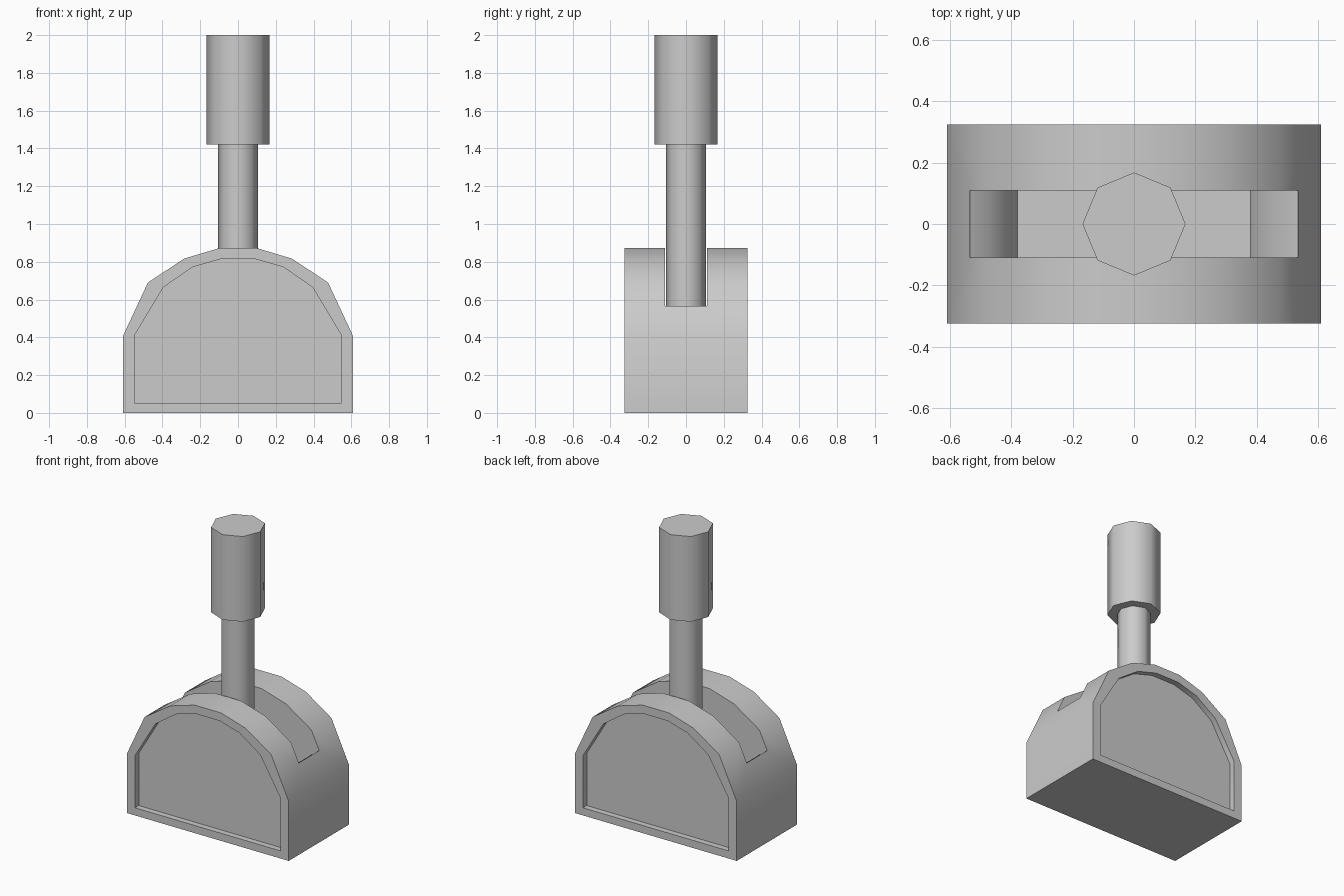
import bpy, bmesh, math

if "Cube" in bpy.data.objects:
    bpy.data.objects.remove(bpy.data.objects["Cube"])


def smooth(obj, angle):
    bpy.ops.object.select_all(action='DESELECT')
    obj.select_set(True)
    bpy.context.view_layer.objects.active = obj
    bpy.ops.object.shade_smooth_by_angle(angle=math.radians(angle))


def prism(name, half, y0, y1):
    """Mirror a right-hand (x, z) outline and extrude it along y."""
    outline = half + [(-x, z) for x, z in reversed(half)]
    bm = bmesh.new()
    face = bm.faces.new([bm.verts.new((x, y0, z)) for x, z in outline])
    out = bmesh.ops.extrude_face_region(bm, geom=[face])
    verts = [v for v in out['geom'] if isinstance(v, bmesh.types.BMVert)]
    bmesh.ops.translate(bm, verts=verts, vec=(0, y1 - y0, 0))
    bmesh.ops.recalc_face_normals(bm, faces=bm.faces)
    mesh = bpy.data.meshes.new(name)
    bm.to_mesh(mesh)
    bm.free()
    obj = bpy.data.objects.new(name, mesh)
    bpy.context.collection.objects.link(obj)
    return obj


def cut(target, cutter):
    bpy.context.view_layer.objects.active = target
    mod = target.modifiers.new("cut", 'BOOLEAN')
    mod.operation = 'DIFFERENCE'
    mod.solver = 'EXACT'
    mod.object = cutter
    bpy.ops.object.modifier_apply(modifier=mod.name)
    bpy.data.objects.remove(cutter, do_unlink=True)


def rod(name, radius, z0, z1):
    bpy.ops.mesh.primitive_cylinder_add(vertices=8, radius=radius, depth=z1 - z0,
                                        location=(0, 0, (z0 + z1) / 2))
    obj = bpy.context.object
    obj.name = name
    smooth(obj, 50)


# Domed housing
housing = prism("housing", [(0.61, 0), (0.61, 0.405), (0.477, 0.69),
                            (0.285, 0.817), (0.1, 0.872)], -0.325, 0.325)

# Recessed panels, front and back
panel = [(0.548, 0.052), (0.548, 0.41), (0.395, 0.665), (0.24, 0.772), (0.09, 0.815)]
for side in (-1, 1):
    y0, y1 = sorted((side * 0.285, side * 0.4))
    cut(housing, prism("panel_cutter", panel, y0, y1))

# Lever slot with rolled ends
cut(housing, prism("slot_cutter", [(0.38, 0.35), (0.41, 0.44), (0.475, 0.52),
                                   (0.535, 0.558), (0.535, 1.0)], -0.11, 0.11))
smooth(housing, 40)

# Lever shaft and grip
rod("lever_shaft", 0.105, 0.3, 1.43)
rod("lever_grip", 0.168, 1.42, 2.0)
